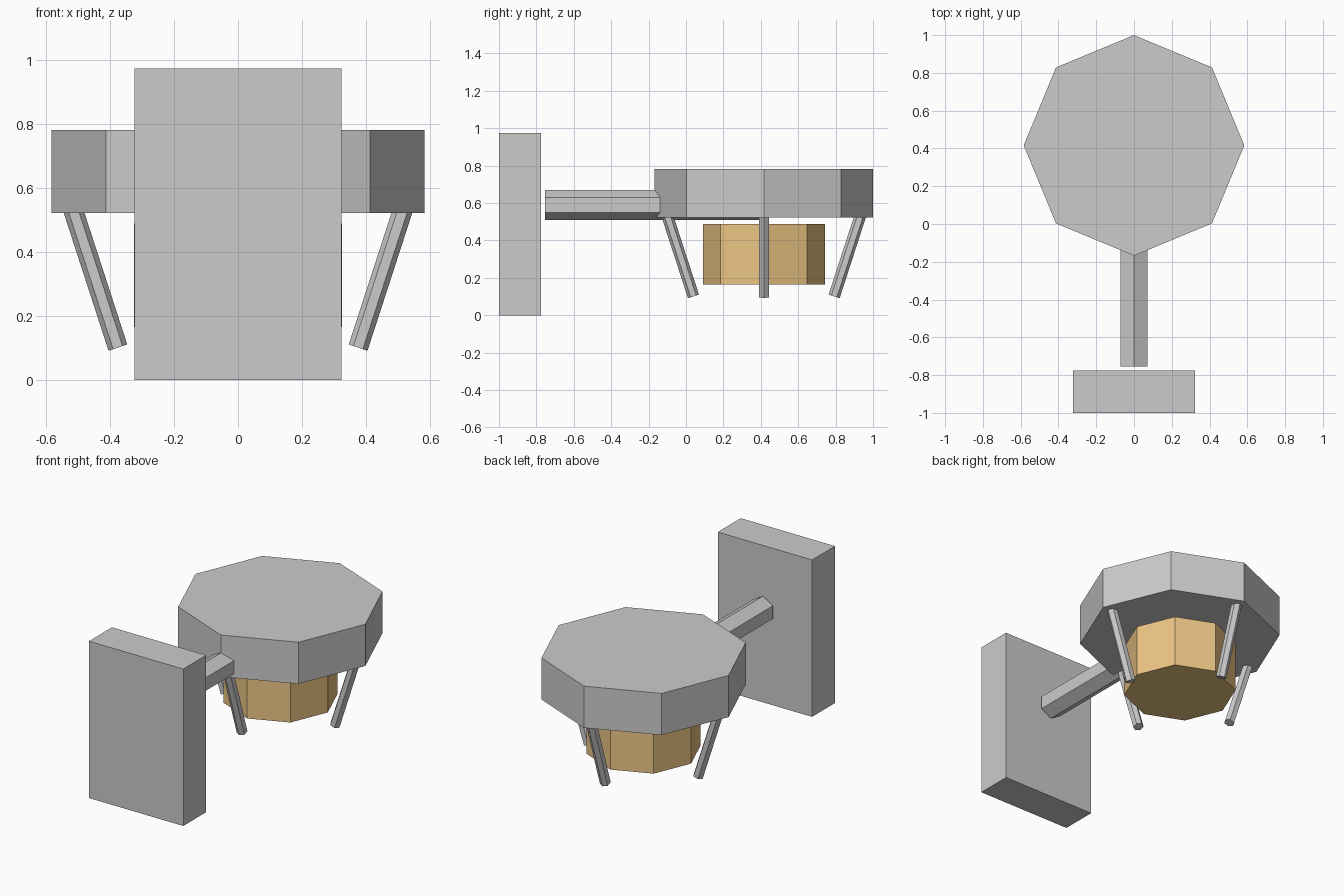
import bpy, bmesh
from math import sin, cos, tau, radians
from mathutils import Vector, Matrix

if "Cube" in bpy.data.objects:
    bpy.data.objects.remove(bpy.data.objects["Cube"])

CENTRE_Y = 0.416


def prism(name, sides, radius, start, end, first):
    """Regular prism from start to end, with one corner pointing along 'first'."""
    start, end = Vector(start), Vector(end)
    axis = (end - start).normalized()
    u = Vector(first)
    u = (u - axis * u.dot(axis)).normalized()
    v = axis.cross(u)
    bm = bmesh.new()
    rings = []
    for p in (start, end):
        rings.append([bm.verts.new(p + radius * (u * cos(tau * i / sides) + v * sin(tau * i / sides)))
                      for i in range(sides)])
    bm.faces.new(rings[0])
    bm.faces.new(rings[1])
    for i in range(sides):
        j = (i + 1) % sides
        bm.faces.new((rings[0][i], rings[0][j], rings[1][j], rings[1][i]))
    return finish(name, bm)


def finish(name, bm):
    bmesh.ops.recalc_face_normals(bm, faces=bm.faces)
    mesh = bpy.data.meshes.new(name)
    bm.to_mesh(mesh)
    bm.free()
    obj = bpy.data.objects.new(name, mesh)
    bpy.context.collection.objects.link(obj)
    return obj


# Wall plate
bm = bmesh.new()
bmesh.ops.create_cube(bm, size=1, matrix=Matrix.Translation((0, -0.8875, 0.4875))
                      @ Matrix.Diagonal((0.648, 0.225, 0.975, 1)))
finish("wall_plate", bm)

# Hexagonal arm reaching into the cap
prism("arm", 6, 0.081, (0, -0.755, 0.59), (0, 0.41, 0.59), (0, 0, 1))

# Octagonal cap
prism("lamp_cap", 8, 0.584, (0, CENTRE_Y, 0.523), (0, CENTRE_Y, 0.782), (1, 0, 0))

# Glowing lamp body
bulb = prism("lamp_bulb", 8, 0.326, (0, CENTRE_Y, 0.165), (0, CENTRE_Y, 0.489), (1, 0, 0))
glow = bpy.data.materials.new("warm_glow")
glow.diffuse_color = (0.84, 0.56, 0.23, 1)
glow.use_nodes = True
glow.node_tree.nodes["Principled BSDF"].inputs["Base Color"].default_value = glow.diffuse_color
bulb.data.materials.append(glow)

# Four slanted guard rods, leaning outwards towards the cap
for i, name in enumerate(("right", "back", "left", "front")):
    out = Vector((cos(tau * i / 4), sin(tau * i / 4), 0))
    foot = Vector((0, CENTRE_Y, 0.101)) + out * 0.376
    lean = out * sin(radians(18)) + Vector((0, 0, cos(radians(18))))
    prism("guard_rod_" + name, 6, 0.031, foot, foot + lean * 0.48, out)
